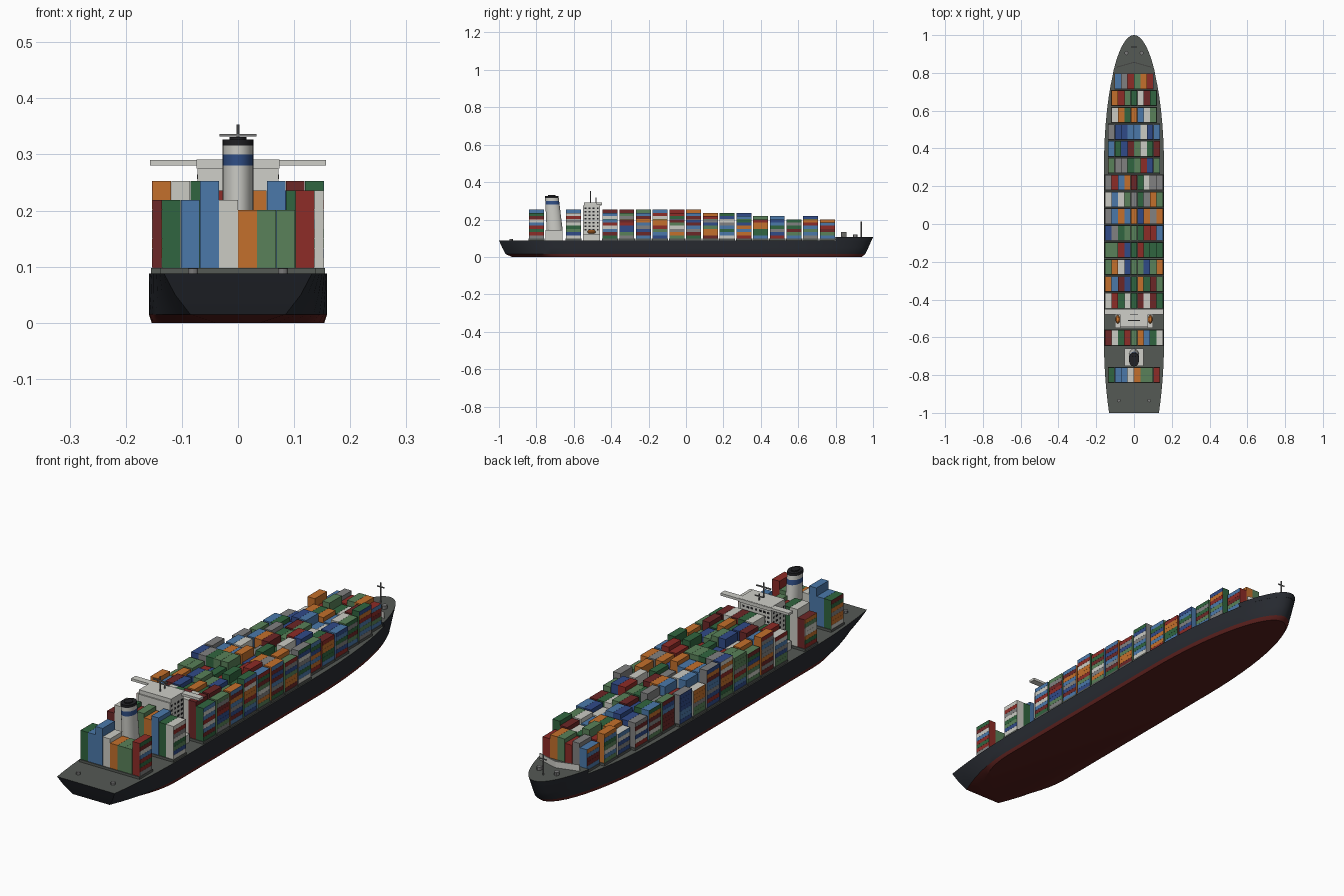
import bpy, bmesh, math, random
from mathutils import Vector

if "Cube" in bpy.data.objects:
    bpy.data.objects.remove(bpy.data.objects["Cube"])

random.seed(7)

def mat(name, r, g, b):
    m = bpy.data.materials.new(name)
    m.diffuse_color = (r, g, b, 1)
    m.use_nodes = True
    m.node_tree.nodes["Principled BSDF"].inputs["Base Color"].default_value = m.diffuse_color
    return m

NAVY = mat("hull_dark", .02, .023, .03)
RED = mat("bottom_red", .10, .014, .012)
DECK = mat("deck_grey", .09, .10, .09)
WHITE = mat("house_white", .62, .62, .58)
BLACK = mat("black", .015, .015, .018)
BAND = mat("funnel_blue", .03, .08, .25)
STEEL = mat("steel", .2, .2, .2)
BOAT = mat("boat_orange", .7, .2, .03)
CARGO = [mat("cargo_red", .27, .025, .02), mat("cargo_blue", .07, .19, .4),
         mat("cargo_green", .03, .13, .05), mat("cargo_orange", .55, .16, .025),
         mat("cargo_white", .6, .6, .55), mat("cargo_grey", .22, .22, .22),
         mat("cargo_maroon", .15, .02, .02), mat("cargo_navy", .03, .07, .25),
         mat("cargo_leaf", .1, .22, .1)]

def finish(name, bm, mats, smooth=False):
    bmesh.ops.recalc_face_normals(bm, faces=bm.faces)
    me = bpy.data.meshes.new(name)
    bm.to_mesh(me)
    bm.free()
    for m in mats:
        me.materials.append(m)
    ob = bpy.data.objects.new(name, me)
    bpy.context.collection.objects.link(ob)
    if smooth:
        bpy.ops.object.select_all(action='DESELECT')
        ob.select_set(True)
        bpy.context.view_layer.objects.active = ob
        bpy.ops.object.shade_smooth_by_angle(angle=math.radians(30))
    return ob

def add_box(bm, x0, x1, y0, y1, z0, z1, mi=0):
    vs = bmesh.ops.create_cube(bm, size=1)["verts"]
    for v in vs:
        v.co = Vector(((x0 + x1) / 2 + v.co.x * (x1 - x0), (y0 + y1) / 2 + v.co.y * (y1 - y0),
                       (z0 + z1) / 2 + v.co.z * (z1 - z0)))
    for f in {f for v in vs for f in v.link_faces}:
        f.material_index = mi

def boxes(name, m, *dims):
    bm = bmesh.new()
    for d in dims:
        add_box(bm, *d)
    return finish(name, bm, [m])

def loft(name, rings, mats, bands, smooth=True):
    """Skin closed rings; bands = material index of bottom cap, each band, top cap."""
    bm = bmesh.new()
    rows = [[bm.verts.new(p) for p in r] for r in rings]
    n = len(rows[0])
    bm.faces.new(rows[0]).material_index = bands[0]
    for k in range(len(rows) - 1):
        for i in range(n):
            j = (i + 1) % n
            f = bm.faces.new((rows[k][i], rows[k][j], rows[k + 1][j], rows[k + 1][i]))
            f.material_index = bands[k + 1]
    bm.faces.new(rows[-1]).material_index = bands[-1]
    return finish(name, bm, mats, smooth)

def ellipse(rx, ry, cy, z, cx=0, n=24):
    return [(cx + rx * math.cos(2 * math.pi * i / n), cy + ry * math.sin(2 * math.pi * i / n), z)
            for i in range(n)]

def waterplane(z, stern, bow, w, ws, theta0=0.0):
    """Ship outline at one height: tapered stern, parallel sides, elliptic bow."""
    half = []
    if theta0 == 0:
        for i in range(8):
            t = i / 7
            half.append((w - (w - ws) * (1 - t) ** 2, stern + (-.62 - stern) * t))
    for i in range(14):
        a = theta0 + (math.pi / 2 - theta0) * i / 14
        half.append((w * math.cos(a), .3 + (bow - .3) * math.sin(a)))
    return ([(x, y, z) for x, y in half] + [(0, bow, z)] + [(-x, y, z) for x, y in reversed(half)])

# Hull and raised forecastle
loft("hull", [waterplane(0, -.93, .94, .154, .04), waterplane(.015, -.965, .958, .159, .085),
              waterplane(.05, -.983, .975, .159, .112), waterplane(.088, -1, .992, .159, .132)],
     [RED, NAVY, DECK], [0, 0, 1, 1, 2])
loft("forecastle", [waterplane(.087, 0, .992, .159, 0, .81), waterplane(.106, 0, 1, .159, 0, .79)],
     [NAVY, DECK], [0, 0, 1])

# Container bays: centre y, columns, highest tier
CW, TH, BASE, BL = .034, .0172, .098, .08
cols = [6, 7, 7, 8, 8, 8] + [9] * 8
tiers = [6, 7, 7, 7, 7, 8, 8, 8] + [9] * 6
bays = [(.756 - .0894 * i, c, t) for i, (c, t) in enumerate(zip(cols, tiers))]
bays += [(-.602, 9, 9), (-.80, 8, 9)]
stern_heights = [7, 7, 9, 7, 6, 6, 6, 8]
stern_colours = [2, 1, 1, 4, 3, 8, 8, 0]
for b, (yc, nc, nt) in enumerate(bays):
    hw = nc * CW / 2
    boxes(f"hatch_coaming_{b}", DECK, (-hw - .002, hw + .002, yc - .043, yc + .043, .086, BASE))
    bm = bmesh.new()
    heights = [nt - random.choice((0, 0, 1, 1, 2)) for _ in range(nc)]
    colours = [random.randrange(len(CARGO)) for _ in range(nc)]
    heights[-1] = max(heights[-1], nt - 1)
    if b == len(bays) - 1:
        heights, colours = stern_heights, stern_colours
    for c in range(nc):
        x = -hw + c * CW
        add_box(bm, x + .0003, x + CW - .0003, yc - BL / 2, yc + BL / 2,
                BASE, BASE + heights[c] * TH, colours[c])
    # Tier-coloured outer sides
    for c, x in ((0, -hw), (nc - 1, hw)):
        for t in range(heights[c]):
            add_box(bm, x - .0006, x + .0006, yc - BL / 2, yc + BL / 2, BASE + t * TH + .0004,
                    BASE + (t + 1) * TH, random.randrange(len(CARGO)))
    finish(f"container_bay_{b}", bm, CARGO)

# Accommodation house, bridge wings and lifeboats
boxes("house", WHITE, (-.1, .1, -.55, -.46, .086, .122), (-.072, .072, -.55, -.46, .12, .275),
      (-.074, .074, -.545, -.452, .275, .291))
boxes("bridge_wings", WHITE, (-.157, .157, -.478, -.45, .28, .29))
wins = []
for r in range(7):
    z = .142 + r * .019
    for k in range(4):
        y = -.538 + k * .022
        for s in (-1, 1):
            wins.append((s * .072 - .001, s * .072 + .001, y - .005, y + .005, z, z + .008))
    for k in range(7):
        x = (k - 3) * .019
        wins.append((x - .005, x + .005, -.461, -.459, z, z + .008))
boxes("windows", BLACK, *wins)
for s, side in ((-1, "left"), (1, "right")):
    loft(f"lifeboat_{side}", [ellipse(.007, .014, -.505, .124, s * .086, 12),
                              ellipse(.012, .022, -.505, .131, s * .086, 12),
                              ellipse(.012, .022, -.505, .137, s * .086, 12),
                              ellipse(.006, .015, -.505, .144, s * .086, 12)], [BOAT], [0] * 5)

# Radar mast and aerial
loft("radar_mast", [ellipse(.003, .003, -.51, z, 0, 10) for z in (.289, .353)], [STEEL], [0] * 3)
boxes("radar_bars", STEEL, (-.033, .033, -.513, -.507, .332, .336),
      (-.02, .02, -.483, -.479, .305, .309), (-.002, .002, -.483, -.479, .29, .318))

# Funnel on its casing, leaning aft
boxes("funnel_casing", WHITE, (-.05, .05, -.752, -.66, .086, .145))
def ring(z, k=1):
    t = (z - .14) / .19
    return ellipse(.0275 * k, (.043 - .007 * t) * k, -.702 - .016 * t, z)
loft("funnel", [ring(.14), ring(.28), ring(.30), ring(.316), ring(.327)],
     [WHITE, BAND, BLACK], [0, 0, 1, 0, 2, 2])
loft("exhaust_pipes", [ring(.325, .55), ring(.331, .55)], [BLACK], [0] * 3)

# Breakwater: V-shaped plate
v = [(-.092, .832), (0, .858), (.092, .832), (.092, .828), (0, .854), (-.092, .828)]
loft("breakwater", [[(x, y, z) for x, y in v] for z in (.104, .132)], [WHITE], [0] * 3, False)

# Foremast, winches and stern bollards
loft("foremast", [ellipse(.003, .003, .937, z, 0, 10) for z in (.104, .19)], [STEEL], [0] * 3)
boxes("foremast_bar", STEEL, (-.016, .016, .935, .939, .17, .174))
for s, side in ((-1, "left"), (1, "right")):
    loft(f"winch_{side}", [ellipse(.01, .012, .905, z, s * .04, 12) for z in (.104, .12)],
         [STEEL], [0] * 3)
    loft(f"bollard_{side}", [ellipse(.009, .009, -.935, z, s * .08, 12) for z in (.086, .097)],
         [STEEL], [0] * 3)
